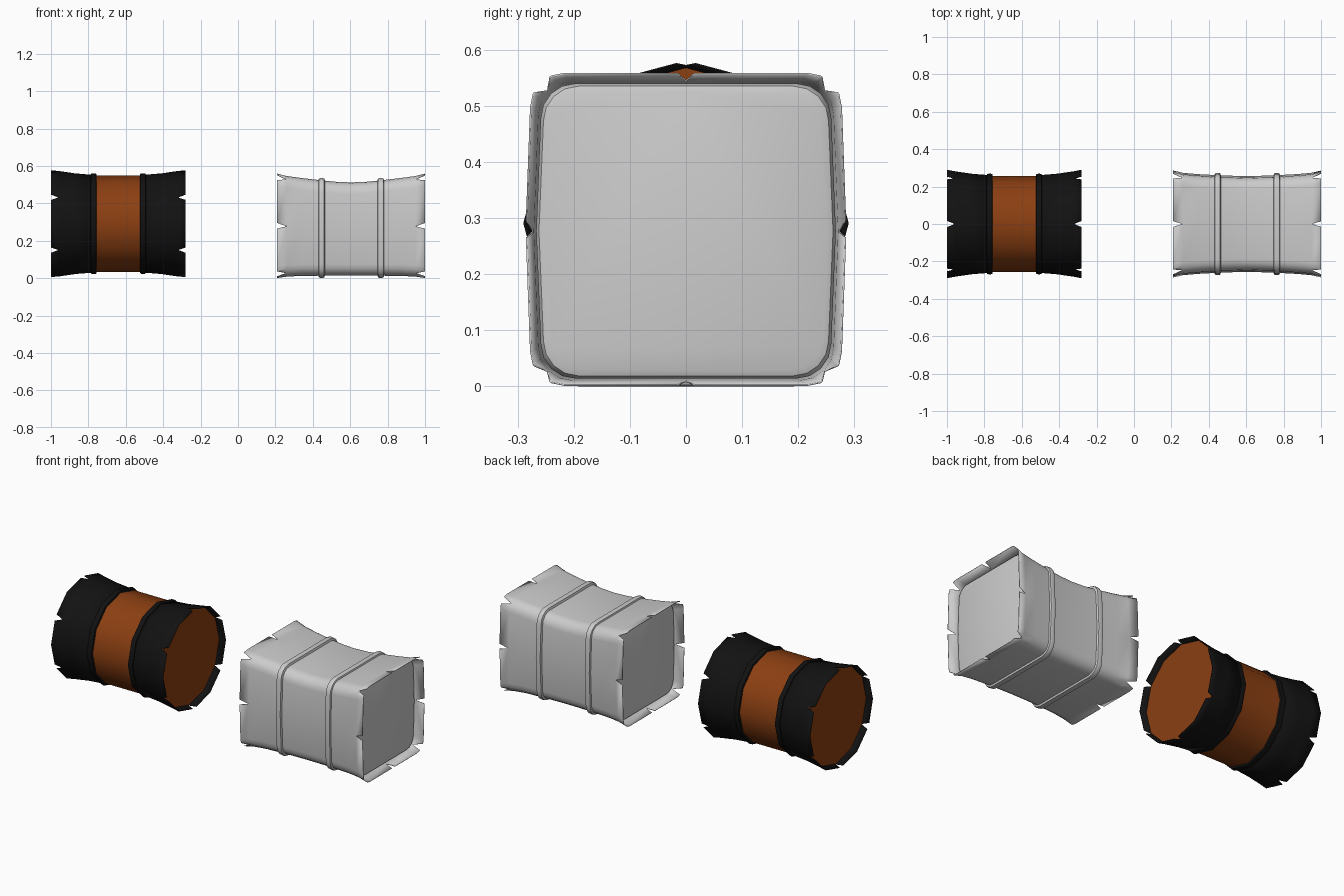
import bpy, bmesh
from math import sin, cos, pi, radians
from mathutils import Vector

if "Cube" in bpy.data.objects:
    bpy.data.objects.remove(bpy.data.objects["Cube"])

CZ = 0.291                      # axis height of the round bundle


def material(name, col):
    m = bpy.data.materials.new(name)
    m.diffuse_color = col
    m.use_nodes = True
    m.node_tree.nodes["Principled BSDF"].inputs["Base Color"].default_value = m.diffuse_color
    return m


BLACK = material("black_cloth", (0.006, 0.006, 0.006, 1))
ORANGE = material("orange_cloth", (0.26, 0.05, 0.006, 1))


def round_section(x, r):
    """12-sided ring with a corner straight up."""
    return [Vector((x, r * sin(i * pi / 6), CZ + r * cos(i * pi / 6))) for i in range(12)]


def box_section(x, w, top, bot, c=0.062):
    """Rounded square ring with slightly bulged sides; 24 points."""
    mid, h = (top + bot) / 2, (top - bot) / 2
    mids = [(0, h), (w, 0), (0, -h), (-w, 0)]
    e = w - 0.008 - c
    corners = [(e, h - c), (e, c - h), (-e, c - h), (-e, h - c)]
    pts = []
    for q in range(4):
        pts.append(mids[q])
        for k in range(5):
            a = q * pi / 2 + k * pi / 8
            pts.append((corners[q][0] + c * sin(a), corners[q][1] + c * cos(a)))
    return [Vector((x, y, mid + z)) for y, z in pts]


def loft(name, rings, mat=None, caps=False, notch_start=None, notch_end=None, thick=0):
    """Skin a list of rings; notches are {point index: (half width, depth)}."""
    bm = bmesh.new()
    n = len(rings[0])
    last = len(rings) - 1

    def split(ring, notches, i, j):
        a, b = ring[i], ring[j]
        d = (b - a).normalized()
        pa = a + d * notches[i] if i in notches else a
        pb = b - d * notches[j] if j in notches else b
        return pa, pb

    for s in range(last):
        for i in range(n):
            j = (i + 1) % n
            a, b = split(rings[s], (notch_start or {}) if s == 0 else {}, i, j)
            d, c = split(rings[s + 1], (notch_end or {}) if s == last - 1 else {}, i, j)
            bm.faces.new([bm.verts.new(p) for p in (a, b, c, d)])
    if caps:
        for r in (rings[0], rings[-1]):
            bm.faces.new([bm.verts.new(p) for p in r])
    bmesh.ops.remove_doubles(bm, verts=bm.verts, dist=1e-5)
    bmesh.ops.recalc_face_normals(bm, faces=bm.faces)
    me = bpy.data.meshes.new(name)
    bm.to_mesh(me)
    bm.free()
    ob = bpy.data.objects.new(name, me)
    bpy.context.collection.objects.link(ob)
    if mat:
        me.materials.append(mat)
    if thick:
        m = ob.modifiers.new("thickness", "SOLIDIFY")
        m.thickness = thick
    bpy.ops.object.select_all(action='DESELECT')
    ob.select_set(True)
    bpy.context.view_layer.objects.active = ob
    bpy.ops.object.shade_smooth_by_angle(angle=radians(40))
    return ob


# ---- Round bundle on the left ----
X1 = -0.64
loft("round_core", [round_section(X1 + dx, r) for dx, r in
     ((-0.325, 0.277), (-0.23, 0.264), (-0.12, 0.257), (0.12, 0.257), (0.23, 0.264), (0.325, 0.277))],
     ORANGE, caps=True)
cuts = {i: 0.018 for i in range(0, 12, 2)}
for side, s in (("left", -1), ("right", 1)):
    # flared black sleeve with six notches at its rim
    loft("round_sleeve_" + side, [round_section(X1 + s * dx, r) for dx, r in
         ((0.12, 0.26), (0.23, 0.269), (0.318, 0.282), (0.36, 0.29))],
         BLACK, notch_end=cuts, thick=0.003)
    # tie band
    loft("round_band_" + side, [round_section(X1 + s * 0.132 + dx, r) for dx, r in
         ((-0.017, 0.256), (-0.014, 0.267), (0, 0.27), (0.014, 0.267), (0.017, 0.256))], BLACK)

# ---- Square bundle on the right ----
X2 = 0.605
half = ((0.395, 0.286, 0.559, 0.001), (0.345, 0.274, 0.546, 0.008), (0.27, 0.267, 0.536, 0.012),
        (0.16, 0.261, 0.523, 0.013), (0.08, 0.258, 0.515, 0.013))
stations = ([(-d, w, t, b) for d, w, t, b in half] + [(0, 0.257, 0.512, 0.013)]
            + [(d, w, t, b) for d, w, t, b in reversed(half)])
# narrow notches mid-side, wide ones at the corners
cuts = {}
for q in range(4):
    cuts[q * 6] = 0.015
    cuts[q * 6 + 3] = 0.020
loft("square_wrap", [box_section(X2 + d, w, t, b) for d, w, t, b in stations],
     notch_start=cuts, notch_end=cuts, thick=0.003)
# recessed, round-edged ends of the filling
for side, s in (("left", -1), ("right", 1)):
    loft("square_end_" + side, [box_section(X2 + s * d, w, t, b) for d, w, t, b in
         ((0.25, 0.262, 0.532, 0.016), (0.335, 0.267, 0.540, 0.014),
          (0.346, 0.262, 0.535, 0.019), (0.350, 0.252, 0.525, 0.029))], caps=True)
    # tie band
    loft("square_band_" + side, [box_section(X2 + s * 0.158 + d, 0.261 + o, 0.523 + o, 0.013 - o, 0.062 + o)
         for d, o in ((-0.018, -0.002), (-0.014, 0.01), (0, 0.013), (0.014, 0.01), (0.018, -0.002))])
